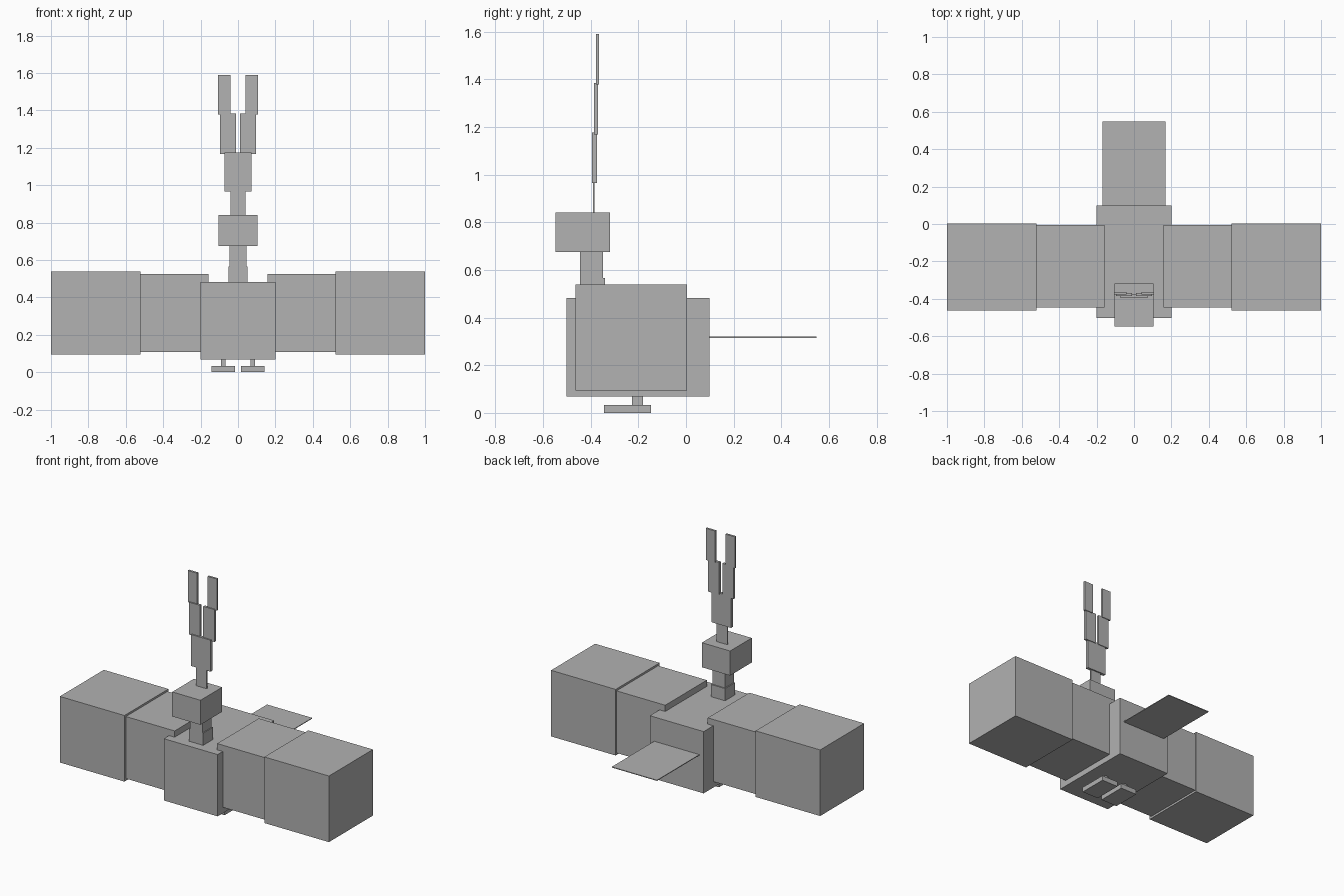
import bpy

cube = bpy.data.objects.get("Cube")
if cube:
    bpy.data.objects.remove(cube, do_unlink=True)

grey = bpy.data.materials.new("plain grey")
grey.use_nodes = True
grey.diffuse_color = (0.445, 0.445, 0.445, 1)
grey.node_tree.nodes["Principled BSDF"].inputs["Base Color"].default_value = (0.445, 0.445, 0.445, 1)


def box(name, x, y, z):
    """Box spanning the (min, max) pairs x, y and z."""
    spans = (x, y, z)
    bpy.ops.mesh.primitive_cube_add(size=1, location=[(a + b) / 2 for a, b in spans])
    ob = bpy.context.object
    ob.name = ob.data.name = name
    ob.scale = [b - a for a, b in spans]
    bpy.ops.object.transform_apply(location=False, rotation=False, scale=True)
    ob.data.materials.append(grey)


def pair(name, x, y, z):
    """Matching boxes on the left (+x) and right (-x)."""
    box("left_" + name, x, y, z)
    box("right_" + name, (-x[1], -x[0]), y, z)


# Body and flat tail
box("body", (-0.20, 0.20), (-0.502, 0.098), (0.068, 0.483))
box("tail", (-0.168, 0.168), (0.09, 0.548), (0.315, 0.320))

# Neck and head
box("lower_neck", (-0.052, 0.052), (-0.444, -0.34), (0.46, 0.565))
box("upper_neck", (-0.046, 0.046), (-0.444, -0.348), (0.56, 0.68))
box("head", (-0.105, 0.105), (-0.548, -0.318), (0.675, 0.84))

# Forked crest
box("crest_stem", (-0.04, 0.04), (-0.391, -0.383), (0.83, 0.97))
box("crest_base", (-0.073, 0.073), (-0.395, -0.374), (0.965, 1.176))
pair("crest_prong", (0.012, 0.095), (-0.386, -0.369), (1.167, 1.384))
pair("crest_tip", (0.039, 0.108), (-0.378, -0.364), (1.378, 1.59))

# Blocky wings in two sections
pair("inner_wing", (0.158, 0.525), (-0.447, -0.005), (0.108, 0.525))
pair("outer_wing", (0.52, 1.0), (-0.463, 0.004), (0.094, 0.538))

# Short legs and feet
pair("leg", (0.066, 0.092), (-0.226, -0.18), (0.03, 0.075))
pair("foot", (0.016, 0.142), (-0.345, -0.147), (0.0, 0.034))
